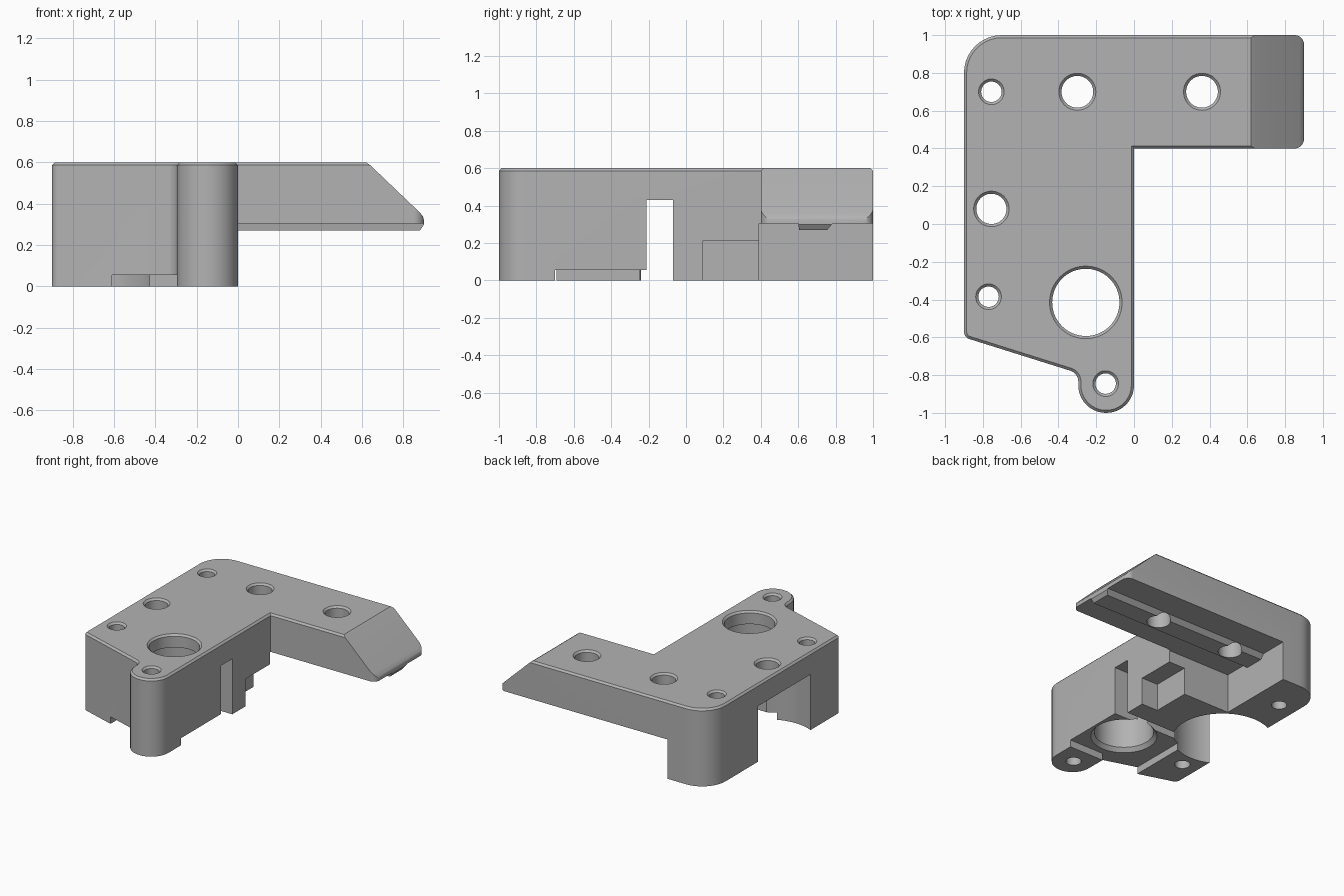
import bpy, bmesh, math
from mathutils import Vector, Matrix

cube = bpy.data.objects.get("Cube")
if cube:
    bpy.data.objects.remove(cube)

grey = bpy.data.materials.new("grey_plastic")
grey.use_nodes = True
grey.diffuse_color = (0.45, 0.45, 0.45, 1)
grey.node_tree.nodes["Principled BSDF"].inputs["Base Color"].default_value = (0.45, 0.45, 0.45, 1)


def to_object(bm, name):
    bmesh.ops.recalc_face_normals(bm, faces=bm.faces)
    mesh = bpy.data.meshes.new(name)
    bm.to_mesh(mesh)
    bm.free()
    mesh.materials.append(grey)
    obj = bpy.data.objects.new(name, mesh)
    bpy.context.collection.objects.link(obj)
    return obj


def rounded(corners, steps=10):
    """Round each (x, y, radius) corner of a closed outline."""
    out = []
    for i, (x, y, r) in enumerate(corners):
        p = Vector((x, y))
        if r == 0:
            out.append(p)
            continue
        a = (Vector(corners[i - 1][:2]) - p).normalized()
        b = (Vector(corners[(i + 1) % len(corners)][:2]) - p).normalized()
        half = a.angle(b) / 2
        centre = p + (a + b).normalized() * (r / math.sin(half))
        start = p + a * (r / math.tan(half)) - centre
        end = p + b * (r / math.tan(half)) - centre
        sweep = math.atan2(start.x * end.y - start.y * end.x, start.dot(end))
        for k in range(steps + 1):
            out.append(centre + Matrix.Rotation(sweep * k / steps, 2) @ start)
    return out


def prism(name, outline, lo, hi, axis="z", chamfer=0):
    """Extrude a flat outline along one axis, with an optional chamfered far rim."""
    place = {"z": lambda u, v, w: (u, v, w),
             "x": lambda u, v, w: (w, u, v),
             "y": lambda u, v, w: (u, w, v)}[axis]
    bm = bmesh.new()
    base = bm.faces.new([bm.verts.new(place(p[0], p[1], lo)) for p in outline])
    res = bmesh.ops.extrude_face_region(bm, geom=[base], use_keep_orig=True)
    moved = [g for g in res["geom"] if isinstance(g, bmesh.types.BMVert)]
    bmesh.ops.translate(bm, verts=moved, vec=place(0, 0, hi - lo))
    if chamfer:
        top = next(g for g in res["geom"] if isinstance(g, bmesh.types.BMFace))
        bmesh.ops.bevel(bm, geom=list(top.edges), offset=chamfer, segments=1,
                        profile=0.5, affect="EDGES")
    return to_object(bm, name)


def box(name, x, y, z):
    return prism(name, [(x[0], y[0]), (x[1], y[0]), (x[1], y[1]), (x[0], y[1])], *z)


def lathe(name, x, y, profile, sides=48):
    """Closed turned solid from (radius, z) pairs."""
    bm = bmesh.new()
    rings = []
    for r, z in profile:
        rings.append([bm.verts.new((x + r * math.cos(math.tau * k / sides),
                                    y + r * math.sin(math.tau * k / sides), z))
                      for k in range(sides)])
    for low, high in zip(rings, rings[1:]):
        for k in range(sides):
            n = (k + 1) % sides
            bm.faces.new((low[k], low[n], high[n], high[k]))
    bm.faces.new(rings[0])
    bm.faces.new(rings[-1])
    return to_object(bm, name)


def cut(target, cutter):
    mod = target.modifiers.new("cut", "BOOLEAN")
    mod.operation = "DIFFERENCE"
    mod.solver = "EXACT"
    mod.object = cutter
    graph = bpy.context.evaluated_depsgraph_get()
    mesh = bpy.data.meshes.new_from_object(target.evaluated_get(graph))
    target.modifiers.clear()
    target.data = mesh
    bpy.data.objects.remove(cutter)


# L-shaped body with a rounded lug at the front
TOP = 0.6
body = prism("bracket_body", rounded([
    (-0.9, -0.6, 0.04), (-0.295, -0.79, 0.06), (-0.295, -1, 0.146), (0, -1, 0.146),
    (0, 0.4, 0), (0.9, 0.4, 0.05), (0.9, 1, 0.05), (-0.9, 1, 0.2)]), 0, TOP, chamfer=0.014)

# Space under the arm, leaving a low rail along its underside
cut(body, prism("arm_space", [
    (0.39, -0.1), (0.39, 0.305), (0.6, 0.305), (0.605, 0.27), (0.755, 0.27),
    (0.785, 0.305), (1.1, 0.305), (1.1, -0.1)], -0.54, 1.1, "x"))

# Sloped arm end with a blunt tip
cut(body, prism("arm_slope", [
    (0.61, 0.61), (0.62, 0.6), (0.64, 0.586), (0.88, 0.357), (0.895, 0.338),
    (0.901, 0.315), (1, 0.315), (1, 0.7), (0.61, 0.7)], 0.3, 1.1, "y"))
cut(body, prism("arm_tip_under", [(0.901, 0.3), (0.88, 0.27), (0.88, 0.2), (1, 0.2), (1, 0.3)],
                0.3, 1.1, "y"))

# Cross slot, round pocket and side notch in the underside
cut(body, box("cross_slot", (-1, 0.2), (-0.21, -0.07), (-0.1, 0.43)))
cut(body, lathe("round_pocket", -0.75, 0.08, [(0.355, -0.1), (0.355, 0.431)], 64))
cut(body, box("side_notch", (-0.14, 0.1), (0.09, 0.395), (-0.1, 0.212)))

# Shallow recess between the two front feet
cut(body, prism("foot_recess", [
    (-0.61, -1.1), (-0.296, -1.1), (-0.296, -0.7), (0.1, -0.7), (0.1, -0.15), (-0.61, -0.15)],
    -0.1, 0.055))

# Screw holes with chamfered rims
for x, y, r in [(-0.755, 0.7, 0.054), (-0.3, 0.7, 0.084), (0.36, 0.7, 0.084),
                (-0.755, 0.08, 0.08), (-0.77, -0.385, 0.054), (-0.15, -0.845, 0.054)]:
    rim = r + 0.014
    cut(body, lathe("screw_hole", x, y, [
        (r, -0.1), (r, TOP - 0.014), (rim, TOP), (rim, TOP + 0.1)]))

# Large stepped bore
cut(body, lathe("large_bore", -0.255, -0.415, [
    (0.235, -0.1), (0.235, 0.055), (0.21, 0.085), (0.21, 0.5), (0.178, 0.5),
    (0.178, TOP - 0.014), (0.192, TOP), (0.192, TOP + 0.1)], 64))

body.data.name = "bracket_body"
bpy.ops.object.select_all(action="DESELECT")
body.select_set(True)
bpy.context.view_layer.objects.active = body
bpy.ops.object.shade_smooth_by_angle(angle=math.radians(25))
